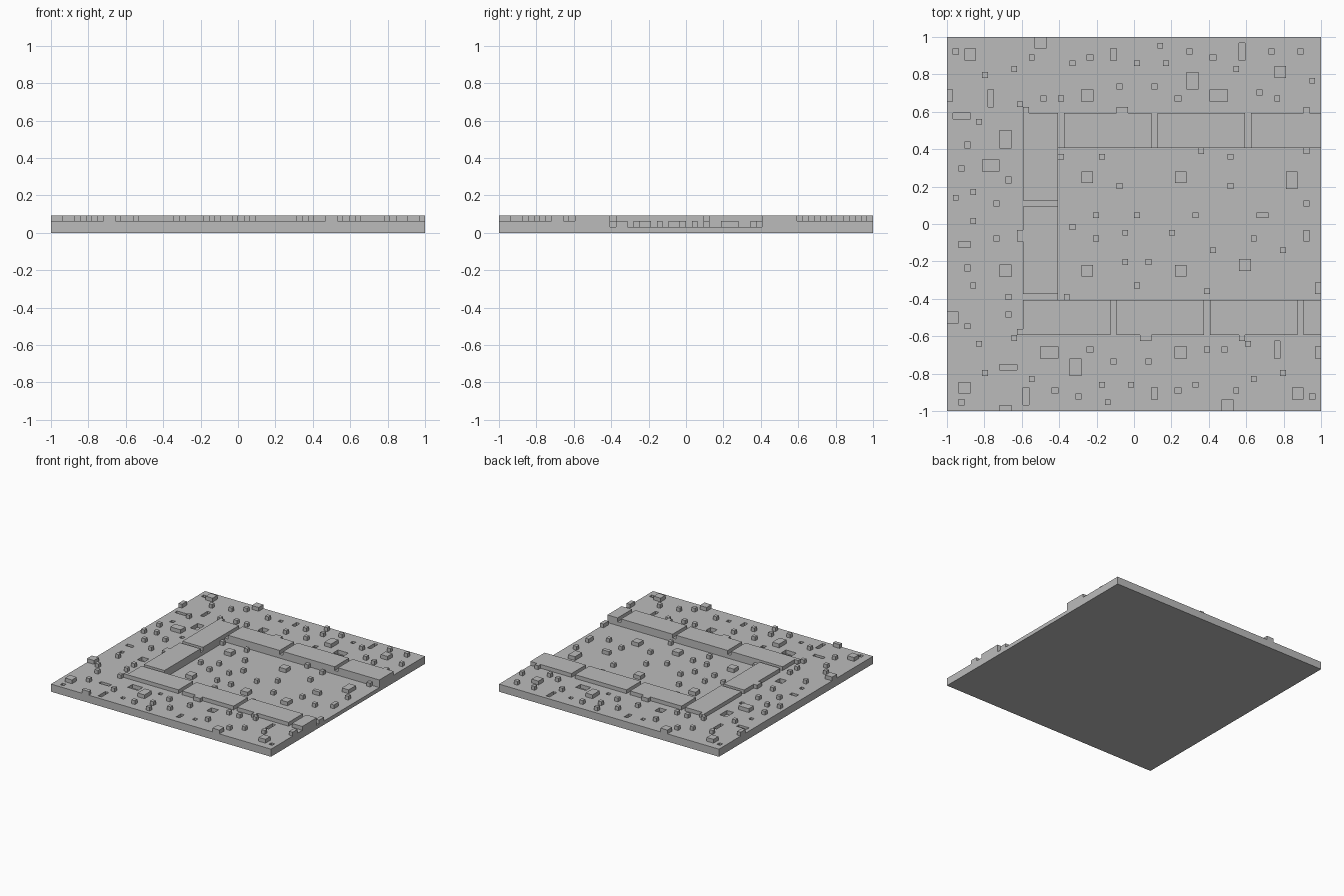
import bpy
import bmesh
from mathutils import Vector

cube = bpy.data.objects.get("Cube")
if cube:
    bpy.data.objects.remove(cube, do_unlink=True)

U = 1 / 32                 # one block of the tile grid
GROUND, FLOOR, TOP = 2, 1, 3
SINK = 0.2                 # how far raised parts sit inside the slab

stone = bpy.data.materials.new("stone_grey")
stone.use_nodes = True
grey = (0.5, 0.5, 0.5, 1)
stone.diffuse_color = grey
stone.node_tree.nodes["Principled BSDF"].inputs["Base Color"].default_value = grey


def add_box(bm, rect, low, high):
    """Add a box over rect (x, y, width, depth), in blocks."""
    x, y, w, d = rect
    made = bmesh.ops.create_cube(bm, size=1)["verts"]
    centre = Vector((x + w / 2, y + d / 2, (low + high) / 2))
    size = Vector((w, d, high - low))
    for v in made:
        v.co = (v.co * size + centre) * U


def make_object(name, rects, low, high):
    bm = bmesh.new()
    for rect in rects:
        add_box(bm, rect, low, high)
    mesh = bpy.data.meshes.new(name)
    bm.to_mesh(mesh)
    bm.free()
    mesh.materials.append(stone)
    obj = bpy.data.objects.new(name, mesh)
    bpy.context.scene.collection.objects.link(obj)
    return obj


def turn(rect):
    """Quarter turn clockwise about the tile centre."""
    x, y, w, d = rect
    return (y, -x - w, d, w)


def around(rects):
    """Repeat a front strip on the front, left-hand and back sides."""
    result = []
    for rect in rects:
        for _ in range(3):
            result.append(rect)
            rect = turn(rect)
    return result


def single(points):
    return [(x, y, 1, 1) for x, y in points]


# Raised stones of one border strip
border_stones = single([
    (-18, -27), (-10, -30), (-5, -31), (-6, -28), (-1, -28), (-4, -24),
    (2, -24), (10, -28), (12, -22), (15, -22), (17, -29), (20, -27),
    (19, -21), (25, -26), (18, -20),
]) + [
    (-11, -26, 2, 3), (15, -32, 2, 2), (27, -30, 2, 2),
    (31, -23, 1, 2), (1, -20, 2, 1),
]

# Sunken holes of one border strip
border_holes = single([
    (-14, -29), (-8, -22), (7, -29), (30, -30),
]) + [
    (-19, -31, 1, 3), (-16, -23, 3, 2), (3, -30, 1, 2),
    (7, -23, 2, 2), (24, -23, 1, 3),
]

# Stones of the back corner, where the strip pattern stops
corner_stones = single([
    (23, 29), (28, 29), (30, 24), (21, 22), (24, 21), (29, 19),
]) + [(24, 25, 2, 2)]

# Stones on the sunken path
path_stones = single([
    (-13, 11), (-6, 11), (11, 12), (16, 11), (29, 12), (-3, 6), (16, 6),
    (-7, 1), (0, 1), (10, 1), (29, 3), (-11, -1), (-7, -3), (-2, -2),
    (6, -2), (13, -5), (20, -3), (25, -5), (-2, -7), (2, -7), (0, -11),
    (12, -12), (-12, -13),
]) + [
    (-9, 7, 2, 2), (7, 7, 2, 2), (-9, -9, 2, 2), (7, -9, 2, 2),
    (26, 6, 2, 3), (18, -8, 2, 2), (21, 1, 2, 1),
    (29, -3, 1, 2), (31, -12, 1, 2),
]

# Ground slab with the path and the holes cut out of it
slab = make_object("ground_slab", [(-32, -32, 64, 64)], 0, GROUND)
path = (-13, -13, 48, 26)
cutter = make_object("hole_cutter", [path] + around(border_holes), FLOOR, TOP)
cutter.hide_render = True
cut = slab.modifiers.new("holes", "BOOLEAN")
cut.operation = "DIFFERENCE"
cut.solver = "EXACT"
cut.object = cutter
bpy.context.view_layer.objects.active = slab
bpy.ops.object.modifier_apply(modifier=cut.name)
bpy.data.objects.remove(cutter, do_unlink=True)

# Kerb slabs on three sides, one block apart
front_kerb = [(x, -19, min(15, 32 - x), 6) for x in (-19, -3, 13, 29)]
side_kerb = [(-19, -12, 6, 15), (-19, 4, 6, 15)]
back_kerb = [(-12, 13, 15, 6), (4, 13, 15, 6), (20, 13, 12, 6)]
for name, rects in (("front_kerb", front_kerb), ("side_kerb", side_kerb),
                    ("back_kerb", back_kerb)):
    make_object(name, rects, GROUND - SINK, TOP)

make_object("border_stones", around(border_stones), GROUND - SINK, TOP)
make_object("corner_stones", corner_stones, GROUND - SINK, TOP)
make_object("path_stones", path_stones, FLOOR - SINK, GROUND)
